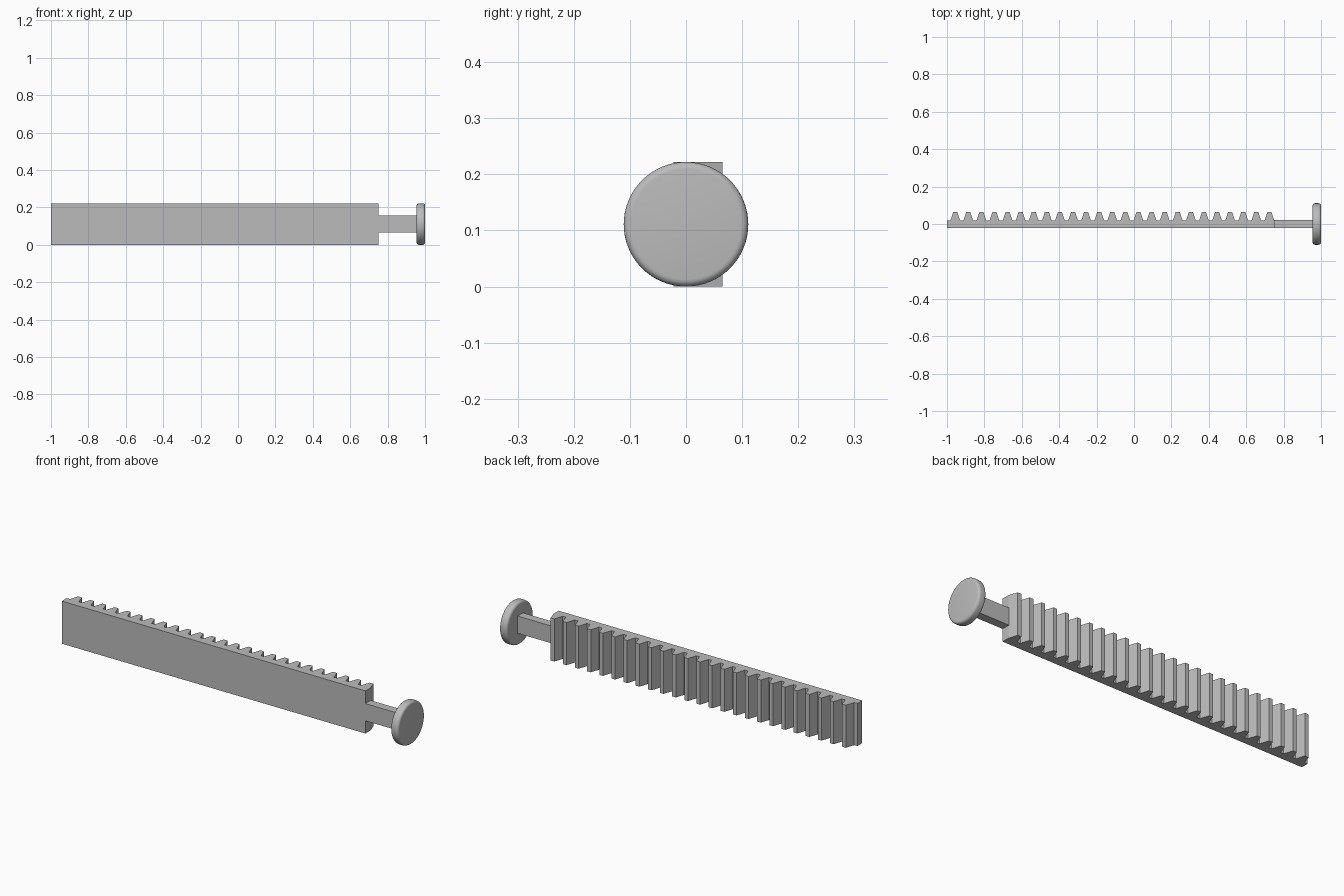
import bpy, bmesh
from mathutils import Matrix

cube = bpy.data.objects.get("Cube")
if cube:
    bpy.data.objects.remove(cube, do_unlink=True)

# One plain grey for every part
grey = bpy.data.materials.new("plain grey")
grey.use_nodes = True
colour = (0.5, 0.5, 0.5, 1)
grey.diffuse_color = colour
grey.node_tree.nodes["Principled BSDF"].inputs["Base Color"].default_value = colour

HEIGHT = 0.222
MID = HEIGHT / 2
BACK, ROOT, TIP = -0.022, 0.018, 0.065
LEFT, RIGHT = -1.0, 0.75
TEETH = 25
PITCH = (RIGHT - LEFT) / TEETH
BASE_HALF, TIP_HALF = 0.026, 0.0105


def finish(bm, name):
    bmesh.ops.recalc_face_normals(bm, faces=bm.faces)
    mesh = bpy.data.meshes.new(name)
    bm.to_mesh(mesh)
    bm.free()
    mesh.materials.append(grey)
    obj = bpy.data.objects.new(name, mesh)
    bpy.context.collection.objects.link(obj)
    return obj


# Toothed bar: straight-flanked tooth profile extruded upwards
profile = [(RIGHT, BACK), (LEFT, BACK), (LEFT, ROOT)]
for i in range(TEETH):
    centre = RIGHT - BASE_HALF - (TEETH - 1 - i) * PITCH
    profile += [(centre - BASE_HALF, ROOT), (centre - TIP_HALF, TIP),
                (centre + TIP_HALF, TIP), (centre + BASE_HALF, ROOT)]
bm = bmesh.new()
face = bm.faces.new([bm.verts.new((x, y, 0)) for x, y in profile])
top = bmesh.ops.extrude_face_region(bm, geom=[face])["geom"]
bmesh.ops.translate(bm, vec=(0, 0, HEIGHT),
                    verts=[v for v in top if isinstance(v, bmesh.types.BMVert)])
finish(bm, "toothed_bar")

# Flat handle stem, flush with the plain side of the bar
bm = bmesh.new()
bmesh.ops.create_cube(bm, size=1)
bmesh.ops.scale(bm, vec=(0.22, 2 * abs(BACK), 0.09), verts=bm.verts)
bmesh.ops.translate(bm, vec=(0.855, 0, MID), verts=bm.verts)
finish(bm, "handle_stem")

# Round knob with softened rims
bm = bmesh.new()
bmesh.ops.create_cone(bm, cap_ends=True, segments=64, radius1=MID, radius2=MID,
                      depth=0.045,
                      matrix=Matrix.Translation((0.9775, 0, MID)) @ Matrix.Rotation(1.5707963, 4, 'Y'))
rims = [e for e in bm.edges if any(len(f.verts) > 4 for f in e.link_faces)]
bmesh.ops.bevel(bm, geom=rims, offset=0.013, segments=5, profile=0.5, affect='EDGES')
knob = finish(bm, "handle_knob")
bpy.ops.object.select_all(action='DESELECT')
knob.select_set(True)
bpy.context.view_layer.objects.active = knob
bpy.ops.object.shade_smooth_by_angle(angle=0.6)
